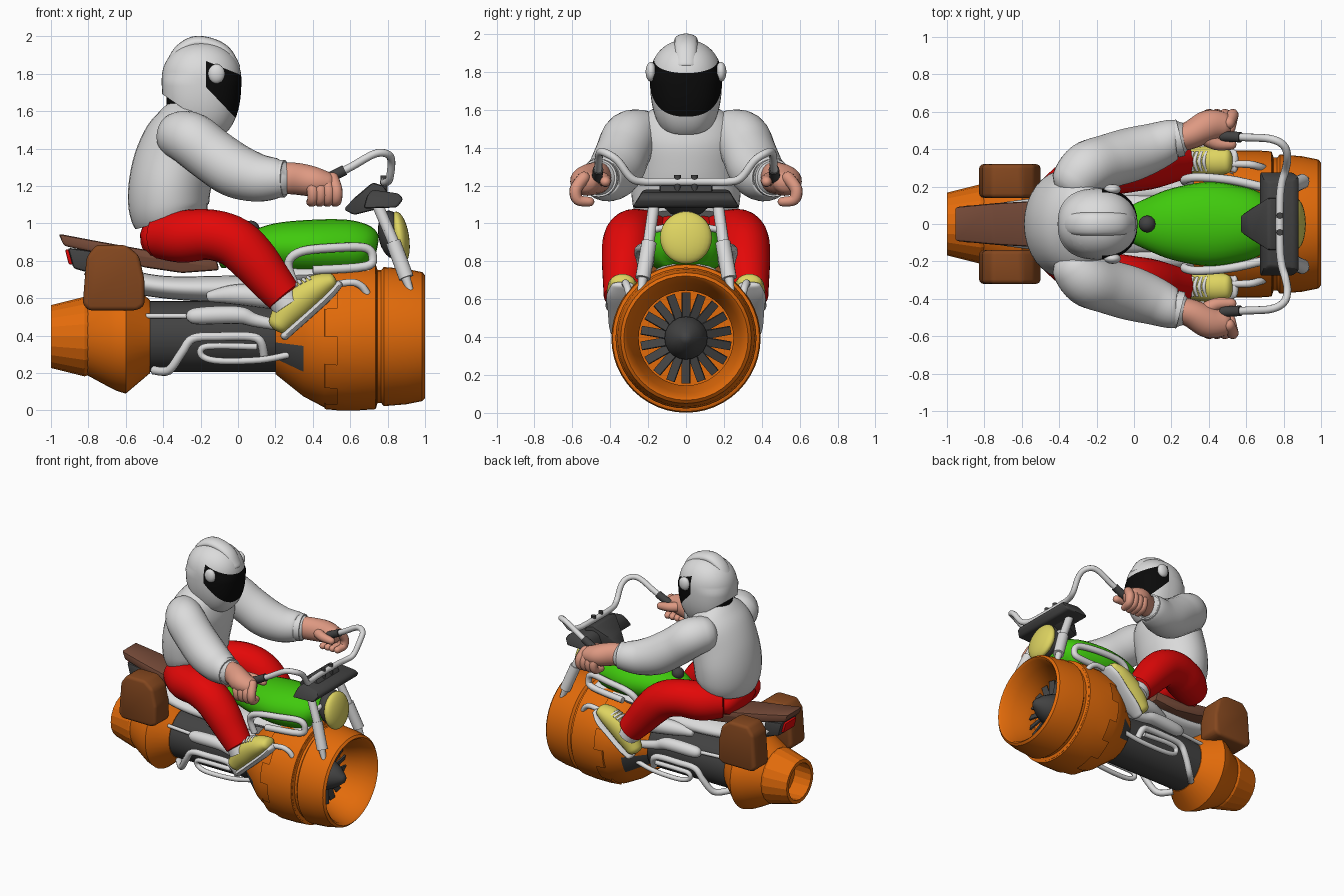
import bpy, bmesh, math
from mathutils import Vector, Matrix

if "Cube" in bpy.data.objects:
    bpy.data.objects.remove(bpy.data.objects["Cube"])

AXIS = 0.395  # height of the jet engine's axis


def colour(name, r, g, b):
    m = bpy.data.materials.new(name)
    m.diffuse_color = [((c + 0.055) / 1.055) ** 2.4 for c in (r, g, b)] + [1]
    m.use_nodes = True
    m.node_tree.nodes["Principled BSDF"].inputs["Base Color"].default_value = m.diffuse_color
    return m


LIGHT = colour("light grey", .86, .86, .86)
ORANGE = colour("orange", .89, .42, .04)
GREEN = colour("green", .25, .79, .05)
RED = colour("red", .89, .03, .03)
DARK = colour("dark grey", .26, .26, .26)
BLACK = colour("black", .04, .04, .04)
SKIN = colour("skin", .87, .6, .51)
YELLOW = colour("yellow", .87, .83, .38)
SEAT = colour("seat brown", .46, .29, .22)
BAG = colour("bag brown", .52, .28, .12)


def finish(bm, name, mats, angle=40):
    mats = mats if isinstance(mats, (list, tuple)) else [mats]
    bmesh.ops.recalc_face_normals(bm, faces=bm.faces[:])
    me = bpy.data.meshes.new(name)
    bm.to_mesh(me)
    bm.free()
    for m in mats:
        me.materials.append(m)
    me.shade_smooth()
    me.set_sharp_from_angle(angle=math.radians(angle))
    ob = bpy.data.objects.new(name, me)
    bpy.context.collection.objects.link(ob)
    return ob


def loft(name, pts, mat, s=1, cap=0, n=16, sub=5):
    """Smooth tube through points (x, y, z, width[, height]); s mirrors in y."""
    P = [(p[0], p[1] * s, p[2], p[3], p[-1]) for p in pts]
    E = [P[0]] + P + [P[-1]]
    rows = []
    for i in range(len(P) - 1):
        for k in range(sub):
            t = k / sub
            rows.append([.5 * (2 * b + (c - a) * t + (2 * a - 5 * b + 4 * c - d) * t * t
                               + (3 * b - a - 3 * c + d) * t ** 3)
                         for a, b, c, d in zip(*E[i:i + 4])])
    rows.append(list(P[-1]))
    if cap:  # rounded ends
        def dome(end, inner):
            d = (Vector(end[:3]) - Vector(inner[:3])).normalized()
            out = []
            for k in (1, 2, 3):
                w = math.radians(27 * k)
                q = Vector(end[:3]) + d * min(end[3:]) * cap * math.sin(w)
                out.append([*q, end[3] * math.cos(w), end[4] * math.cos(w)])
            return out
        rows = dome(rows[0], rows[1])[::-1] + rows + dome(rows[-1], rows[-2])
    bm = bmesh.new()
    u, rings = None, []
    for i, r in enumerate(rows):
        t = (Vector(rows[min(i + 1, len(rows) - 1)][:3]) - Vector(rows[max(i - 1, 0)][:3])).normalized()
        u = u or (Vector((0, 1, 0)) if abs(t.y) < .9 else Vector((0, 0, 1)))
        u = (u - t * u.dot(t)).normalized()
        v = t.cross(u)
        rings.append([bm.verts.new(Vector(r[:3]) + u * r[3] * math.cos(a) + v * r[4] * math.sin(a))
                      for a in (2 * math.pi * k / n for k in range(n))])
    for A, B in zip(rings, rings[1:]):
        for k in range(n):
            bm.faces.new((A[k], A[(k + 1) % n], B[(k + 1) % n], B[k]))
    bm.faces.new(rings[0][::-1])
    bm.faces.new(rings[-1])
    return finish(bm, name, mat, 50)


def revolve(name, prof, mats, n=40, keep=lambda i, k: True, paint=lambda i, k: 0, angle=35):
    """Lathe of (x, radius) about the engine axis; i is the profile step, k the sector."""
    bm = bmesh.new()
    rings = [[bm.verts.new((x, r * math.sin(2 * math.pi * k / n), AXIS + r * math.cos(2 * math.pi * k / n)))
              for k in range(n)] for x, r in prof]
    for i, (A, B) in enumerate(zip(rings, rings[1:])):
        for k in range(n):
            if keep(i, k):
                f = bm.faces.new((A[k], A[(k + 1) % n], B[(k + 1) % n], B[k]))
                f.material_index = paint(i, k)
    bmesh.ops.remove_doubles(bm, verts=bm.verts[:], dist=1e-5)
    return finish(bm, name, mats, angle)


def prism(name, outline, y0, y1, mat, bevel=.015, seg=2):
    """Side outline in (x, z), extruded from y0 to y1 with rounded edges."""
    bm = bmesh.new()
    f = bm.faces.new([bm.verts.new((x, y0, z)) for x, z in outline])
    ext = bmesh.ops.extrude_face_region(bm, geom=[f])["geom"]
    bmesh.ops.translate(bm, verts=[g for g in ext if isinstance(g, bmesh.types.BMVert)], vec=(0, y1 - y0, 0))
    bmesh.ops.recalc_face_normals(bm, faces=bm.faces[:])
    bmesh.ops.bevel(bm, geom=bm.edges[:], offset=bevel, segments=seg, profile=.5, affect='EDGES', clamp_overlap=True)
    return finish(bm, name, mat)


def ball(name, pos, size, mat, tilt=0):
    bm = bmesh.new()
    bmesh.ops.create_uvsphere(bm, u_segments=24, v_segments=14, radius=1)
    bm.transform(Matrix.Translation(pos) @ Matrix.Rotation(tilt, 4, 'Y') @ Matrix.Diagonal((*size, 1)))
    return finish(bm, name, mat, 60)


# Jet engine: intake, toothed cowl, core and exhaust
revolve("intake_cowl", [(.72, 0), (.72, .25), (.8, .25), (.9, .29), (.985, .312), (1, .328), (.985, .345), (.9, .362),
                        (.78, .372), (.765, .355), (.745, .355), (.74, .378), (.46, .378), (.35, .32), (.2, .2)],
        [ORANGE, DARK], paint=lambda i, k: int(i == 13 and k in (11, 12, 13, 26, 27, 28)))
revolve("toothed_cowl_band", [(.745, .36), (.735, .388), (.65, .394), (.53, .394), (.465, .388), (.46, .37)],
        ORANGE, n=48, keep=lambda i, k: i < 3 or k % 6 < 3)
revolve("engine_core", [(.3, 0), (.3, .19), (-.5, .19), (-.5, 0)], DARK)
revolve("rear_cowl", [(-.47, .17), (-.47, .195), (-.6, .305), (-.65, .29), (-.68, .275), (-.8, .21), (-.82, .19)], ORANGE)
revolve("exhaust_nozzle", [(-.78, .2), (-.82, .213), (-1, .168), (-1, .14), (-.85, .15), (-.85, 0)], ORANGE, n=20, angle=10)
revolve("intake_spinner", [(.72, .115), (.8, .113), (.87, .078), (.93, .03), (.945, 0)], DARK, n=20)
bm = bmesh.new()
for k in range(18):
    bmesh.ops.create_cube(bm, size=1, matrix=Matrix.Translation((.77, 0, AXIS)) @ Matrix.Rotation(math.tau * k / 18, 4, 'X')
                          @ Matrix.Translation((0, 0, .165)) @ Matrix.Rotation(.35, 4, 'Z') @ Matrix.Diagonal((.012, .046, .15, 1)))
finish(bm, "fan_blades", DARK)

# Bodywork: tank, seat, tail
loft("fuel_tank", [(-.1, 0, .80, .06, .04), (.05, 0, .85, .13, .09), (.2, 0, .87, .19, .13), (.4, 0, .87, .225, .15),
                   (.58, 0, .87, .2, .15), (.68, 0, .87, .165, .125), (.73, 0, .86, .11, .08)], GREEN, cap=.15, n=28)
ball("fuel_cap", (.07, 0, .97), (.045, .045, .045), DARK)
loft("tank_mount", [(.25, 0, .72, .17, .06), (.7, 0, .74, .17, .05)], LIGHT)
loft("rear_fender", [(-.8, 0, .78, .1, .06), (-.6, 0, .70, .13, .06), (-.4, 0, .66, .15, .06),
                     (-.1, 0, .65, .16, .07), (.25, 0, .66, .15, .07)], LIGHT, n=20)
seat = prism("seat", [(-.96, .945), (-.75, .905), (-.5, .86), (-.35, .82), (-.12, .83), (-.1, .75), (-.3, .735),
                      (-.5, .765), (-.75, .84), (-.93, .88)], -.12, .12, SEAT)
for v in seat.data.vertices:  # narrower towards the tail
    v.co.y *= 1.04 + .8 * min(0, v.co.x + .6)
prism("tail_box", [(-.91, .87), (-.76, .85), (-.74, .72), (-.88, .76)], -.1, .1, DARK)
prism("tail_light", [(-.925, .86), (-.89, .86), (-.87, .78), (-.905, .78)], -.07, .07, RED, .008)

# Front end: lamp, instruments, handlebar
ball("headlight_shell", (.82, 0, .94), (.07, .12, .13), DARK, -.15)
ball("headlight", (.865, 0, .925), (.05, .137, .14), YELLOW, -.15)
pod = prism("instrument_pod", [(.565, 1.075), (.62, 1.135), (.72, 1.22), (.78, 1.2), (.84, 1.1), (.62, 1.045)], -.14, .14, DARK)
for v in pod.data.vertices:  # tongue tapers towards the rider
    v.co.y *= min(1, max(.3, .3 + (v.co.x - .57) * 5))
wing = prism("instrument_wing", [(.67, 1.08), (.69, 1.15), (.72, 1.18), (.86, 1.16), (.885, 1.13), (.85, 1.085)], -.28, .28, DARK)
for v in wing.data.vertices:
    v.co.y *= 1 - 2.2 * max(0, v.co.z - 1.09)
bar = [(.78, .12, 1.22, .021), (.79, .22, 1.22, .021), (.81, .29, 1.24, .021), (.82, .36, 1.33, .021),
       (.8, .42, 1.37, .021), (.73, .455, 1.372, .021), (.6, .463, 1.3, .021), (.48, .47, 1.24, .021)]
loft("handlebar", [(x, -y, z, r) for x, y, z, r in bar[::-1]] + bar, LIGHT, n=12)

for side, s in (("left", 1), ("right", -1)):
    def tube(name, pts, mat=LIGHT, **kw):
        return loft(side + "_" + name, pts, mat, s, **kw)

    # Steering parts
    tube("grip", [(.47, .47, 1.235, .028), (.57, .464, 1.285, .028)], DARK)
    tube("bar_clamp", [(.78, .045, 1.14, .018), (.78, .045, 1.255, .018)], DARK, n=8)
    tube("fork", [(.75, .17, 1.09, .03), (.84, .2, .88, .03)])
    tube("fork_slider", [(.83, .195, .9, .04), (.9, .228, .71, .04)])
    tube("fork_tip", [(.89, .225, .73, .028), (.925, .24, .63, .016)])
    tube("lamp_bracket", [(.8, .1, .98, .018), (.8, .21, .96, .018)], n=8)
    prism(side + "_saddlebag", [(-.83, .57), (-.81, .82), (-.76, .885), (-.6, .885), (-.53, .83), (-.5, .7), (-.5, .56),
                                (-.54, .535), (-.8, .535)], s * .14, s * .32, BAG, .035, 3)

    # Frame and exhaust pipes
    tube("tank_rail", [(.3, .22, .68, .024), (.27, .235, .79, .024), (.34, .25, .85, .024), (.52, .235, .87, .024),
                       (.68, .2, .87, .024), (.72, .19, .82, .024), (.68, .2, .77, .024), (.4, .22, .75, .024)], n=10)
    tube("upper_pipe", [(-.49, .17, .505, .014), (-.2, .2, .505, .014)], n=10)
    tube("muffler", [(-.27, .2, .5, .02), (-.22, .21, .505, .045), (0, .22, .51, .047), (.1, .225, .48, .035),
                     (.3, .24, .44, .025)])
    tube("side_cover", [(-.15, .14, .61, .03), (0, .17, .62, .055), (.2, .18, .6, .06), (.3, .19, .57, .04)], cap=.6)
    tube("long_exhaust", [(-.45, .1, .215, .024), (-.37, .18, .215, .024), (-.3, .22, .31, .024), (-.24, .23, .385, .024),
                          (-.1, .235, .395, .024), (.06, .235, .395, .024), (.12, .235, .37, .024), (.14, .2, .29, .024)], n=10)
    tube("loop_exhaust", [(.1, .23, .34, .018), (-.1, .24, .345, .018), (-.19, .235, .335, .018), (-.19, .23, .29, .018),
                          (-.1, .235, .265, .018), (.12, .23, .27, .018), (.28, .22, .3, .018)], n=10)
    tube("foot_peg", [(.45, .32, .66, .018), (.6, .32, .685, .02), (.66, .31, .665, .02), (.69, .3, .625, .02)], cap=1, n=10)

    # Rider's arm and hand
    tube("sleeve", [(-.32, .22, 1.47, .13), (-.25, .295, 1.45, .145), (-.14, .335, 1.365, .145), (-.02, .37, 1.285, .145),
                    (.1, .41, 1.245, .13), (.2, .45, 1.24, .11), (.235, .455, 1.24, .095)], LIGHT, cap=.7, n=24)
    tube("sleeve_cuff", [(.215, .453, 1.24, .1), (.25, .462, 1.24, .1)], LIGHT, n=24)
    tube("hand", [(.2, .45, 1.24, .07, .08), (.3, .475, 1.24, .075, .085), (.4, .525, 1.225, .085, .08),
                  (.48, .53, 1.215, .07, .06)], SKIN, cap=.7, n=20)
    for k in range(4):
        x = .39 + .042 * k
        tube("finger_%d" % (k + 1), [(x - .01, .54, 1.24, .034), (x + .01, .582, 1.18, .033), (x + .01, .57, 1.125, .03),
                                     (x, .51, 1.115, .026)], SKIN, cap=1, n=10)
    tube("thumb", [(.36, .47, 1.24, .04), (.44, .43, 1.23, .035), (.52, .425, 1.22, .028)], SKIN, cap=1, n=10)

    # Rider's leg and shoe
    tube("trouser_leg", [(-.42, .14, .93, .12), (-.3, .22, .93, .14), (-.15, .28, .94, .135), (-.02, .305, .9, .135),
                         (.08, .315, .81, .13), (.17, .325, .7, .115), (.245, .335, .61, .1)], RED, cap=.1, n=24)
    tube("sock", [(.2, .335, .66, .08), (.265, .34, .56, .085)], LIGHT)

    def shoe(u, h, *r):  # point u along and h above the tilted sole
        return (.27 + .745 * u - .667 * h, .335, .40 + .667 * u + .745 * h, *r)
    tube("shoe", [shoe(.0, .08, .06, .06), shoe(.1, .1, .075, .085), shoe(.2, .1, .08, .085), shoe(.3, .085, .08, .07),
                  shoe(.365, .065, .065, .045)], YELLOW, cap=.6, n=20)
    tube("shoe_sole", [shoe(-.02, .012, .05, .022), shoe(.06, .012, .07, .022), shoe(.2, .012, .078, .022),
                       shoe(.31, .014, .085, .022), shoe(.385, .024, .06, .02)], LIGHT, cap=.8, n=16)
    tube("shoe_tongue", [shoe(.12, .15, .05, .04), shoe(.19, .2, .05, .02)], YELLOW, cap=.6)
    for k in range(5):
        a, b = shoe(.185 + .025 * k, .2 - .009 * k), shoe(.185 + .025 * k, .175 - .009 * k)
        tube("shoe_lace_%d" % (k + 1), [(b[0], .285, b[2], .01), (*a, .01), (b[0], .385, b[2], .01)], LIGHT, n=8)
    ball(side + "_visor_pivot", (-.115, s * .185, 1.8), (.045, .028, .052), LIGHT)

# Rider's body
loft("hips", [(-.46, 0, .9, .2, .1), (-.35, 0, .93, .24, .13), (-.22, 0, .93, .18, .1)], RED, cap=.6, n=24)
loft("sweater", [(-.355, 0, 1.02, .255, .2), (-.37, 0, 1.09, .28, .215), (-.365, 0, 1.2, .29, .22), (-.335, 0, 1.33, .285, .22),
                 (-.295, 0, 1.46, .28, .2), (-.265, 0, 1.55, .235, .16), (-.24, 0, 1.62, .14, .12)], LIGHT, n=32)
loft("sweater_collar", [(-.25, 0, 1.55, .17, .14), (-.22, 0, 1.62, .15, .135)], LIGHT, n=24)
loft("neck", [(-.26, 0, 1.55, .12), (-.24, 0, 1.72, .145)], BLACK, n=24)

# Helmet: rounded shell cut level with the chin, visor marked out by cutting planes
bm = bmesh.new()
bmesh.ops.create_uvsphere(bm, u_segments=48, v_segments=32, radius=1)
for v in bm.verts:
    p = 2.1 if v.co.z > 0 else 2.4
    q = v.co / sum(abs(c) ** p for c in v.co) ** (1 / p)
    v.co = (-.195 + .213 * q.x, .19 * q.y, 1.77 + q.z * (.2 if q.z > 0 else .335))
for co, no, clear in (((-.41, 0, 1.695), (-.69, 0, -1), True), ((-.17, 0, 0), (1, 0, 0), False),
                      ((0, 0, 1.8), (.4, 0, 1), False), ((0, 0, 1.55), (1.05, 0, 1), False)):
    bmesh.ops.bisect_plane(bm, geom=bm.verts[:] + bm.edges[:] + bm.faces[:], plane_co=co, plane_no=no, clear_outer=clear)
rim = [e for e in bm.edges if e.is_boundary]
bmesh.ops.holes_fill(bm, edges=rim, sides=0)
for f in bm.faces:
    c = f.calc_center_median()
    f.material_index = int(c.x > -.17 and c.z + .4 * c.x < 1.8 and c.z + 1.05 * c.x > 1.55 and len(f.verts) < 10)
finish(bm, "helmet", [LIGHT, BLACK], 50)
loft("helmet_crest", [(-.015, 0, 1.83, .055, .03), (-.07, 0, 1.915, .06, .035), (-.15, 0, 1.958, .062, .035),
                      (-.24, 0, 1.964, .062, .035), (-.32, 0, 1.915, .058, .03), (-.38, 0, 1.82, .045, .02)], LIGHT, cap=.5)
